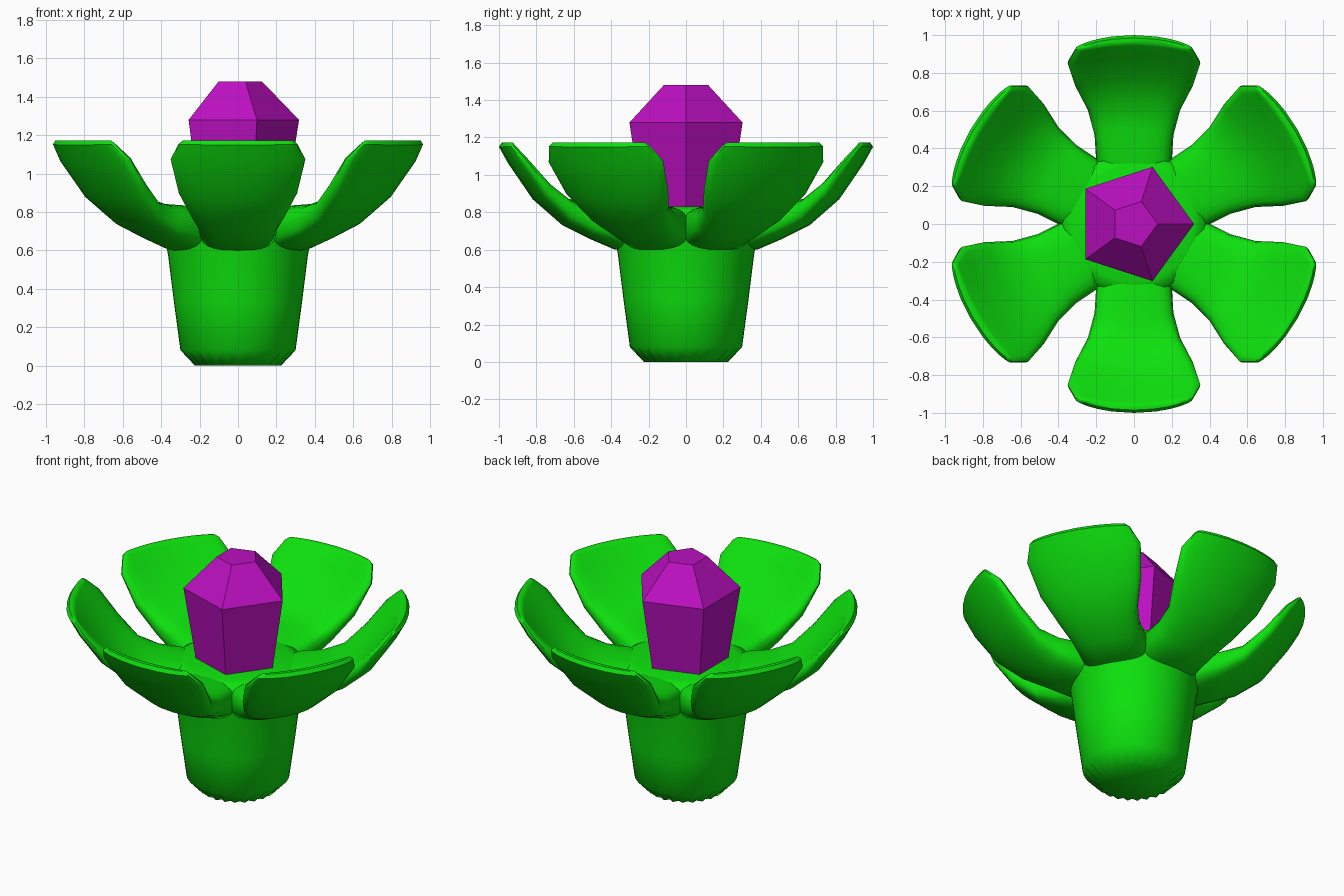
import bpy, bmesh, math
from mathutils import Vector, Matrix

if "Cube" in bpy.data.objects:
    bpy.data.objects.remove(bpy.data.objects["Cube"])


def material(name, rgb):
    m = bpy.data.materials.new(name)
    m.use_nodes = True
    m.diffuse_color = (*rgb, 1)
    m.node_tree.nodes["Principled BSDF"].inputs["Base Color"].default_value = (*rgb, 1)
    return m


green = material("leaf green", (0.004, 0.75, 0.004))
purple = material("crystal purple", (0.5, 0.005, 0.53))


def skin(name, rings, mat, smooth):
    """Bridge a list of equal closed rings and cap both ends."""
    bm = bmesh.new()
    loops = [[bm.verts.new(p) for p in ring] for ring in rings]
    n = len(loops[0])
    for a, b in zip(loops, loops[1:]):
        for i in range(n):
            j = (i + 1) % n
            bm.faces.new((a[i], a[j], b[j], b[i]))
    bm.faces.new(loops[0][::-1])
    bm.faces.new(loops[-1])
    bmesh.ops.recalc_face_normals(bm, faces=bm.faces)
    mesh = bpy.data.meshes.new(name)
    bm.to_mesh(mesh)
    bm.free()
    mesh.materials.append(mat)
    ob = bpy.data.objects.new(name, mesh)
    bpy.context.collection.objects.link(ob)
    if smooth:
        bpy.ops.object.select_all(action="DESELECT")
        ob.select_set(True)
        bpy.context.view_layer.objects.active = ob
        bpy.ops.object.shade_smooth_by_angle(angle=math.radians(50))
    return ob


def polar(r, angle, z):
    return Vector((r * math.cos(angle), r * math.sin(angle), z))


def ring(r, z, sides, pleat=0.0):
    return [polar(r - pleat * (i % 2), math.tau * i / sides, z) for i in range(sides)]


# Stem: tapered cup with a pleated foot
stem = [ring(0.225, 0, 48, 0.025), ring(0.3, 0.08, 48)]
stem += [ring(r, z, 48) for r, z in
         [(0.335, 0.34), (0.365, 0.58), (0.385, 0.68), (0.39, 0.76), (0.37, 0.81), (0.31, 0.83)]]
skin("stem", stem, green, True)

# Petal stations: outer radius and height, inner radius and height, half width
STATIONS = [
    (0.30, 0.62, 0.28, 0.82, 0.165),
    (0.38, 0.60, 0.38, 0.837, 0.21),
    (0.52, 0.66, 0.51, 0.845, 0.215),
    (0.66, 0.73, 0.64, 0.875, 0.25),
    (0.82, 0.87, 0.77, 0.97, 0.32),
    (0.95, 1.06, 0.89, 1.09, 0.36),
    (1.0, 1.15, 0.945, 1.16, 0.315),
    (0.985, 1.173, 0.96, 1.173, 0.29),
]


def rounded(v, power):
    return math.copysign(abs(v) ** power, v)


def petal_section(ro, zo, ri, zi, half):
    """Flattened rounded section, wrapped round the flower's axis."""
    points = []
    for k in range(24):
        a = math.tau * k / 24
        across, side = rounded(math.cos(a), 0.75), rounded(math.sin(a), 0.6)
        f = (1 + side) / 2
        r, z = ri + (ro - ri) * f, zi + (zo - zi) * f
        points.append(polar(r, half * across / ((ro + ri) / 2), z))
    return points


base = [petal_section(*s) for s in STATIONS]
for k in range(6):
    turn = Matrix.Rotation(math.radians(30 + 60 * k), 3, "Z")
    skin(f"petal_{k + 1}", [[turn @ p for p in sec] for sec in base], green, True)

# Five-sided crystal standing in the cup
skin("crystal", [ring(0.245, 0.82, 5), ring(0.318, 1.28, 5), ring(0.125, 1.48, 5)], purple, False)
